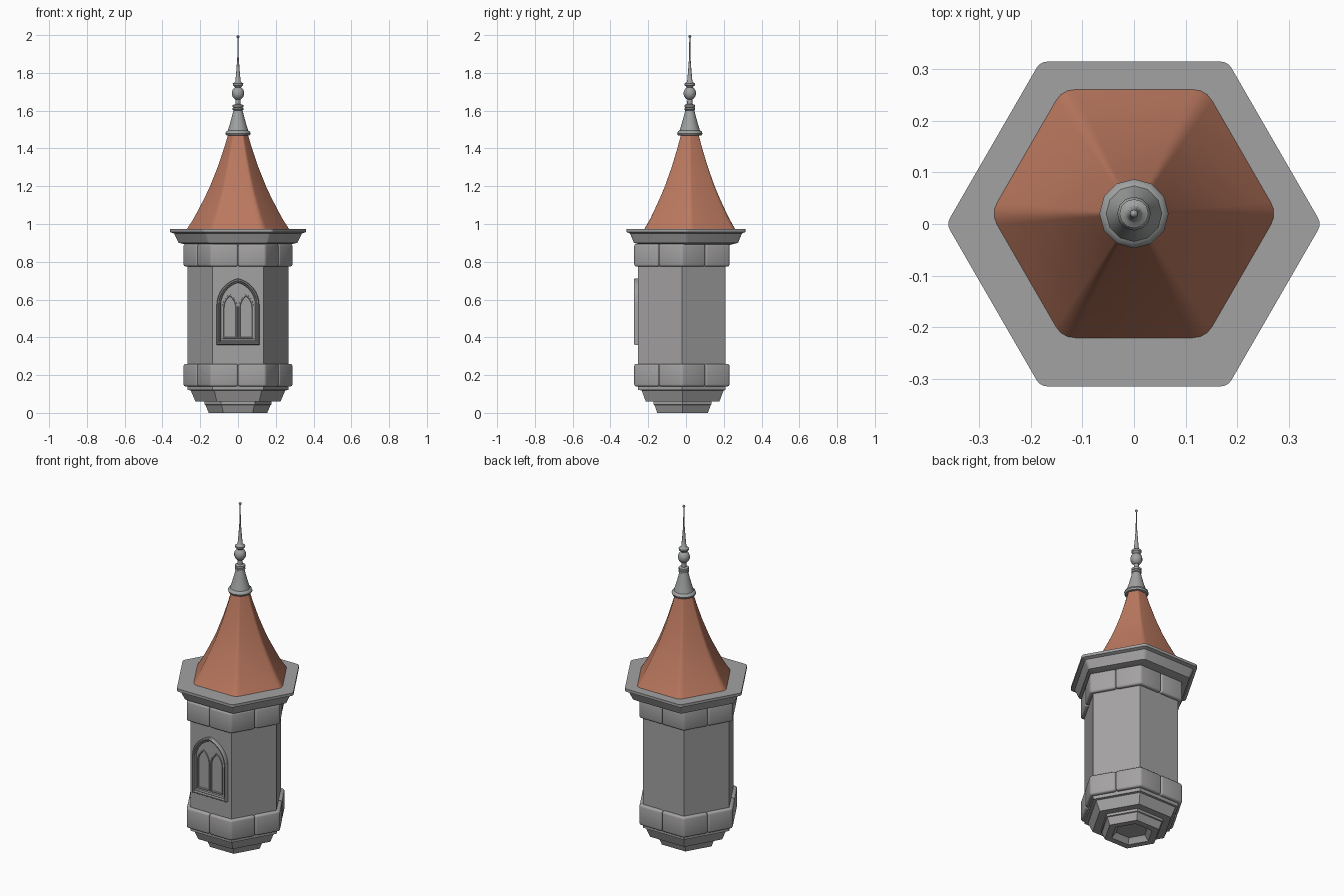
import bpy, bmesh, math
from mathutils import Vector

if "Cube" in bpy.data.objects:
    bpy.data.objects.remove(bpy.data.objects["Cube"])


def material(name, rgb):
    m = bpy.data.materials.new(name)
    m.diffuse_color = (*rgb, 1)
    m.use_nodes = True
    m.node_tree.nodes["Principled BSDF"].inputs["Base Color"].default_value = m.diffuse_color
    return m


STONE = material("stone grey", (0.37, 0.36, 0.36))
METAL = material("finial grey", (0.35, 0.36, 0.36))
TILE = material("roof terracotta", (0.50, 0.19, 0.115))


def finish(name, bm, mat, angle=30):
    bmesh.ops.recalc_face_normals(bm, faces=bm.faces)
    me = bpy.data.meshes.new(name)
    bm.to_mesh(me)
    bm.free()
    me.materials.append(mat)
    me.shade_smooth()
    me.set_sharp_from_angle(angle=math.radians(angle))
    ob = bpy.data.objects.new(name, me)
    bpy.context.collection.objects.link(ob)
    return ob


def loft(bm, rings, cap_start=True, cap_end=True):
    """Skin a list of equal-length closed point loops."""
    loops = [[bm.verts.new(p) for p in r] for r in rings]
    n = len(loops[0])
    for a, b in zip(loops, loops[1:]):
        for i in range(n):
            j = (i + 1) % n
            bm.faces.new((a[i], a[j], b[j], b[i]))
    if cap_start:
        bm.faces.new(loops[0][::-1])
    if cap_end:
        bm.faces.new(loops[-1])


def hexagon(r, z, cy, soft=0.0):
    """Hexagon with flat front; soft rounds the corners."""
    c = [Vector((r * math.cos(k * math.pi / 3), cy + r * math.sin(k * math.pi / 3), z)) for k in range(6)]
    if not soft:
        return c
    pts = []
    for k in range(6):
        a, v, b = c[k].lerp(c[k - 1], soft), c[k], c[k].lerp(c[(k + 1) % 6], soft)
        for t in (0, 0.33, 0.67, 1):
            pts.append(a * (1 - t) ** 2 + v * 2 * t * (1 - t) + b * t * t)
    return pts


def hex_part(name, profile, cy, mat, soft=0.0, angle=30):
    bm = bmesh.new()
    loft(bm, [hexagon(r, z, cy, soft) for r, z in profile])
    return finish(name, bm, mat, angle)


BODY_Y = -0.022

# Walls
hex_part("tower_wall", [(0.268, 0.12), (0.268, 0.91)], BODY_Y, STONE)

# Stepped, hollowed base
hex_part("base_corbel", [(0.09, 0.03), (0.10, 0.02), (0.115, 0.0), (0.155, 0.0), (0.172, 0.042),
                         (0.178, 0.045), (0.178, 0.06), (0.225, 0.06), (0.25, 0.118),
                         (0.263, 0.122), (0.263, 0.14)], BODY_Y + 0.004, STONE)

# Cornice
hex_part("cornice", [(0.27, 0.89), (0.318, 0.90), (0.342, 0.95), (0.363, 0.957),
                     (0.363, 0.973)], 0, STONE, 0.04)

# Stone block bands: each block wraps one corner, joints at mid face
for band, z0, z1 in (("lower", 0.14, 0.26), ("upper", 0.775, 0.895)):
    out, inn = hexagon(0.291, 0, BODY_Y), hexagon(0.235, 0, BODY_Y)
    for k in range(6):
        def corner(h):
            v = h[k]
            return [v.lerp(h[k - 1], 0.498), v, v.lerp(h[(k + 1) % 6], 0.498)]
        outline = corner(out) + corner(inn)[::-1]
        bm = bmesh.new()
        loft(bm, [[p + Vector((0, 0, z)) for p in outline] for z in (z0, z1)])
        bmesh.ops.recalc_face_normals(bm, faces=bm.faces)
        bmesh.ops.bevel(bm, geom=bm.edges[:], offset=0.011, segments=3, profile=0.5, affect='EDGES')
        finish(f"{band}_block_{k + 1}", bm, STONE, 60)

# Concave roof
hex_part("roof", [(0.278, 0.972), (0.24, 1.03), (0.202, 1.1), (0.176, 1.15), (0.152, 1.2),
                  (0.111, 1.3), (0.076, 1.4), (0.05, 1.485)], 0.02, TILE, 0.09, 35)


# Turned finial
def turned(name, profile, sides, cy, mat):
    bm = bmesh.new()
    loft(bm, [[(r * math.cos(2 * math.pi * i / sides), cy + r * math.sin(2 * math.pi * i / sides), z)
               for i in range(sides)] for r, z in profile])
    return finish(name, bm, mat, 40)


turned("finial_collar", [(0.05, 1.468), (0.063, 1.47), (0.067, 1.48), (0.063, 1.49), (0.054, 1.495),
                         (0.043, 1.53), (0.032, 1.57), (0.024, 1.602), (0.028, 1.605), (0.028, 1.614),
                         (0.023, 1.616), (0.028, 1.619), (0.028, 1.63), (0.014, 1.635),
                         (0.013, 1.66)], 12, 0.02, METAL)
ball = [(0.033 * math.sin(a), 1.692 - 0.036 * math.cos(a))
        for a in (math.radians(d) for d in range(20, 161, 20))]
turned("finial_ball", ball, 12, 0.02, METAL)
turned("finial_spike", [(0.013, 1.715), (0.018, 1.727), (0.027, 1.734), (0.028, 1.744), (0.018, 1.75),
                        (0.014, 1.755), (0.009, 1.81), (0.004, 1.88), (0.0025, 1.985)], 12, 0.02, METAL)
turned("finial_tip", [(0.002, 1.984), (0.007, 1.988), (0.008, 1.992), (0.006, 1.997), (0.002, 2.0)],
       8, 0.02, METAL)


# Pointed window
def arch(cx, hw, z0, spring, rise, y, d=0.0, n=8):
    """Pointed arch loop, inset by d."""
    c = (rise * rise - hw * hw) / (2 * hw)
    r = hw + c - d
    top = math.acos(c / r)
    right = [(r * math.cos(top * i / n) - c, spring + r * math.sin(top * i / n)) for i in range(n + 1)]
    pts = [(-hw + d, z0 + d), (hw - d, z0 + d)] + right + [(-x, z) for x, z in right[-2::-1]]
    return [(cx + x, y, z) for x, z in pts]


bm = bmesh.new()
loft(bm, [arch(0, 0.113, 0.36, 0.57, 0.142, y, d) for d, y in
          ((0, -0.245), (0, -0.270), (0.004, -0.276), (0.010, -0.276), (0.014, -0.268),
           (0.018, -0.268), (0.022, -0.261))])
finish("window_frame", bm, STONE)
for side, cx in (("left", -0.043), ("right", 0.043)):
    bm = bmesh.new()
    loft(bm, [arch(cx, 0.040, 0.392, 0.555, 0.075, y, d, 6) for d, y in
              ((0, -0.258), (0.001, -0.267), (0.007, -0.267), (0.010, -0.2625))])
    finish(f"window_lancet_{side}", bm, STONE)
